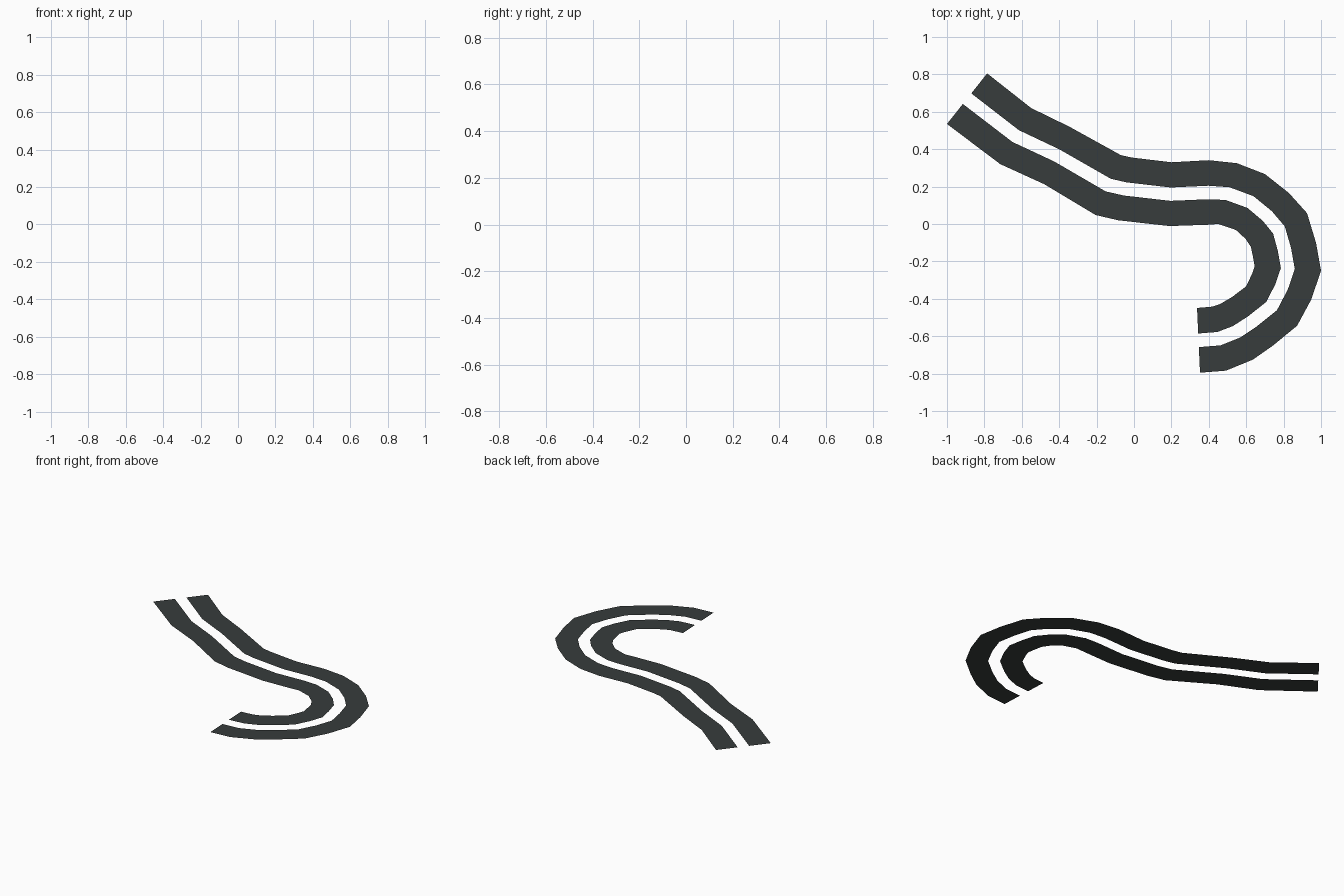
import bpy

# Cross-sections along the road: (outer x, outer y, inner x, inner y)
STATIONS = [
    (-0.785, 0.805, -1.0, 0.535), (-0.55, 0.62, -0.715, 0.32),
    (-0.345, 0.52, -0.48, 0.213), (-0.07, 0.368, -0.205, 0.048),
    (-0.01, 0.355, -0.085, 0.02), (0.20, 0.33, 0.19, -0.011),
    (0.40, 0.341, 0.395, -0.004), (0.55, 0.325, 0.45, 0.0),
    (0.70, 0.267, 0.545, -0.032), (0.829, 0.165, 0.597, -0.08),
    (0.925, 0.058, 0.625, -0.122), (0.973, -0.10, 0.635, -0.17),
    (1.0, -0.25, 0.645, -0.225), (0.947, -0.405, 0.632, -0.265),
    (0.872, -0.544, 0.60, -0.333), (0.743, -0.65, 0.525, -0.39),
    (0.636, -0.725, 0.46, -0.428), (0.492, -0.784, 0.417, -0.442),
    (0.353, -0.795, 0.337, -0.449),
]

asphalt = bpy.data.materials.new("dark asphalt")
asphalt.diffuse_color = (0.038, 0.046, 0.045, 1)


def lane(name, a, b):
    """Flat strip between fractions a and b of each cross-section."""
    verts = []
    for ox, oy, ix, iy in STATIONS:
        for t in (a, b):
            verts.append((ox + (ix - ox) * t, oy + (iy - oy) * t, 0))
    # wound so that the faces point up
    faces = [(2 * i, 2 * i + 1, 2 * i + 3, 2 * i + 2)
             for i in range(len(STATIONS) - 1)]
    mesh = bpy.data.meshes.new(name)
    mesh.from_pydata(verts, [], faces)
    mesh.materials.append(asphalt)
    bpy.context.collection.objects.link(bpy.data.objects.new(name, mesh))


# Two lanes with an open gap between them
lane("outer_lane", 0.0, 0.395)
lane("inner_lane", 0.605, 1.0)
